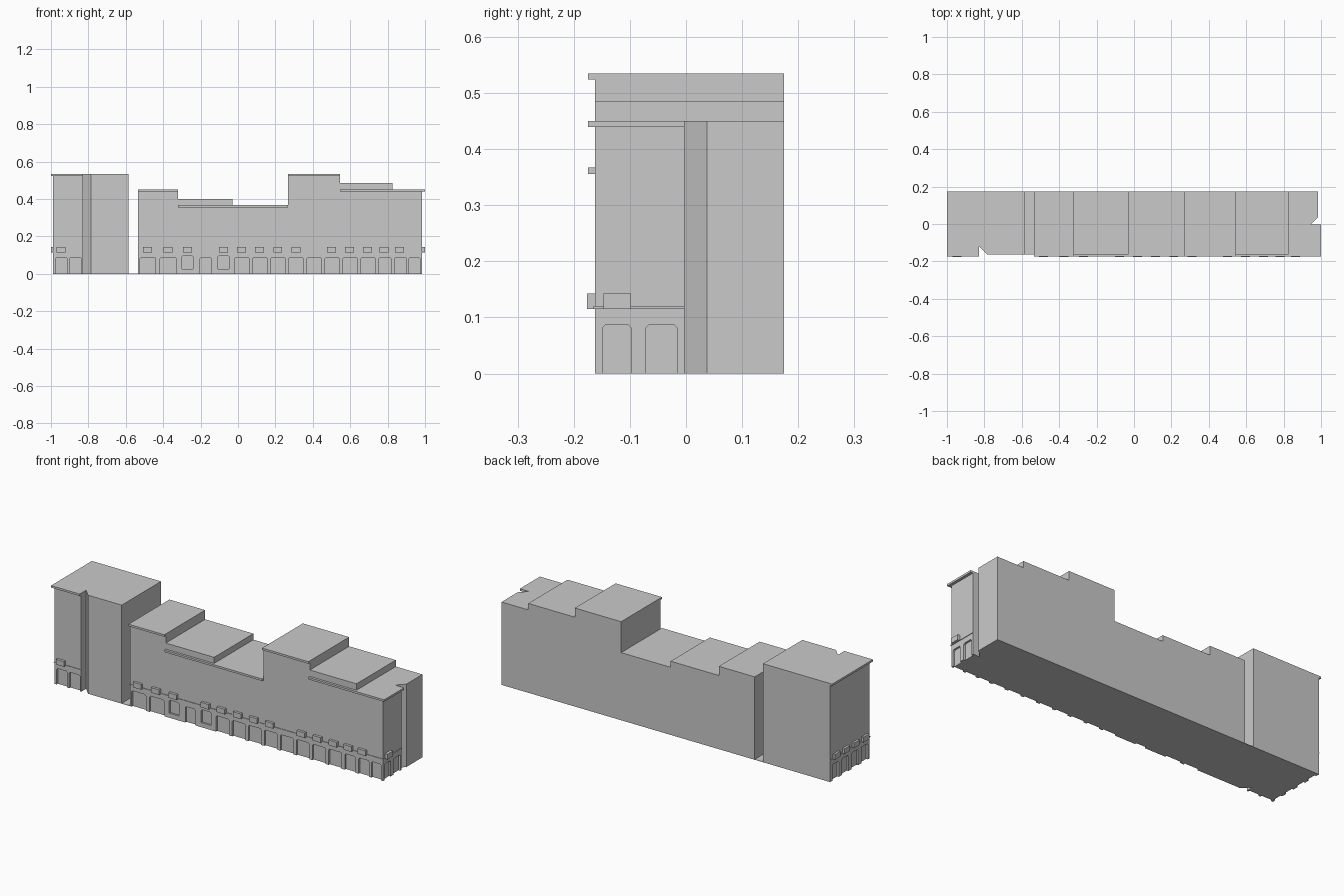
import bpy, bmesh
from mathutils import Vector

cube = bpy.data.objects.get("Cube")
if cube:
    bpy.data.objects.remove(cube)

stone = bpy.data.materials.new("grey stone")
stone.use_nodes = True
GREY = (0.59, 0.59, 0.59, 1)
stone.diffuse_color = GREY
stone.node_tree.nodes["Principled BSDF"].inputs["Base Color"].default_value = GREY

FRONT, BACK, LEFT, RIGHT = -0.162, 0.175, 0.985, -0.988
OUT = 0.013      # projection of trim
DEPTH = 0.010    # depth of door recesses


def prism(bm, points, push):
    """Closed prism: a flat outline pushed along a vector."""
    push = Vector(push)
    low = [bm.verts.new(p) for p in points]
    high = [bm.verts.new(Vector(p) + push) for p in points]
    n = len(low)
    faces = [bm.faces.new(low), bm.faces.new(high)]
    faces += [bm.faces.new((low[i], low[(i + 1) % n], high[(i + 1) % n], high[i])) for i in range(n)]
    bmesh.ops.recalc_face_normals(bm, faces=faces)


def box(bm, x0, x1, y0, y1, z0, z1):
    prism(bm, [(x0, y0, z0), (x1, y0, z0), (x1, y1, z0), (x0, y1, z0)], (0, 0, z1 - z0))


def finish(bm, name):
    mesh = bpy.data.meshes.new(name)
    bm.to_mesh(mesh)
    bm.free()
    mesh.materials.append(stone)
    obj = bpy.data.objects.new(name, mesh)
    bpy.context.collection.objects.link(obj)
    return obj


def arch(bm, side, a, b, z0=-0.02, z1=0.087):
    """Cutter for a doorway with softened upper corners."""
    c = 0.006
    outline = [(a, z0), (b, z0), (b, z1 - c), (b - c, z1), (a + c, z1), (a, z1 - c)]
    if side == "front":
        prism(bm, [(u, FRONT - 0.05, z) for u, z in outline], (0, 0.05 + DEPTH, 0))
    else:
        wall, s = (LEFT, 1) if side == "left" else (RIGHT, -1)
        prism(bm, [(wall + s * 0.05, u, z) for u, z in outline], (-s * (0.05 + DEPTH), 0, 0))


def carve(obj, side, openings):
    """Cut each (start, end, optional heights) opening into one wall."""
    for opening in openings:
        bm = bmesh.new()
        arch(bm, side, *opening)
        cutter = finish(bm, obj.name + "_cutter")
        cutter.hide_render = True
        mod = obj.modifiers.new("carve", "BOOLEAN")
        mod.operation, mod.solver, mod.object = "DIFFERENCE", "EXACT", cutter
        bpy.context.view_layer.objects.active = obj
        bpy.ops.object.modifier_apply(modifier=mod.name)
        bpy.data.objects.remove(cutter)


# Corner tower with a wedge slot in its front
bm = bmesh.new()
prism(bm, [(RIGHT, FRONT, 0), (-0.828, FRONT, 0), (-0.828, -0.12, 0), (-0.787, FRONT, 0),
           (-0.585, FRONT, 0), (-0.585, BACK, 0), (RIGHT, BACK, 0)], (0, 0, 0.535))
tower = finish(bm, "corner_tower")
carve(tower, "front", [(a, a + 0.064) for a in (-0.976, -0.90)])
carve(tower, "right", [(a, a + 0.055) for a in (-0.148, -0.065, 0.018, 0.1)])

# Long block: a plain stepped body, then an end bay with a wedge slot
steps = [(-0.535, -0.32, 0.45), (-0.32, -0.03, 0.40), (-0.03, 0.267, 0.367),
         (0.267, 0.545, 0.535), (0.545, 0.825, 0.485)]
outline = [(0.825, FRONT, 0), (-0.535, FRONT, 0)]
for x0, x1, z in steps:
    outline += [(x0, FRONT, z), (x1, FRONT, z)]
bm = bmesh.new()
prism(bm, outline, (0, BACK - FRONT, 0))
block = finish(bm, "long_block")
bm = bmesh.new()
prism(bm, [(0.825, FRONT, 0), (LEFT, FRONT, 0), (LEFT, -0.003, 0), (0.945, -0.003, 0),
           (LEFT, 0.037, 0), (LEFT, BACK, 0), (0.825, BACK, 0)], (0, 0, 0.45))
bay = finish(bm, "end_bay")

# Doors and raised windows
doors = [(-0.525, -0.44), (-0.418, -0.328), (-0.203, -0.143), (0.755, 0.818)]
doors += [(-0.018 + i * 0.0965, 0.06 + i * 0.0965) for i in range(8)]
doors += [(a, a + 0.06, 0.025, 0.096) for a in (-0.3, -0.108)]
carve(block, "front", doors)
carve(bay, "front", [(0.838, 0.901), (0.914, 0.973)])
carve(bay, "left", [(-0.149, -0.097), (-0.072, -0.015)])

# Cornices along the roof edges
bm = bmesh.new()
F = FRONT - OUT
for x0, x1, z in ((-1, -0.828, 0.535), (-0.535, -0.32, 0.45), (-0.32, 0.267, 0.367),
                  (0.267, 0.545, 0.535), (0.545, 1, 0.45)):
    box(bm, x0, x1, F, FRONT, z - 0.011, z)
box(bm, LEFT, 1, FRONT, -0.003, 0.439, 0.45)
box(bm, -1, RIGHT, FRONT, BACK, 0.524, 0.535)
finish(bm, "cornices")

# Thin string course above the doors
bm = bmesh.new()
T = 0.003
for x0, x1 in ((RIGHT - T, -0.828), (-0.535, LEFT + T)):
    box(bm, x0, x1, FRONT - T, FRONT, 0.115, 0.12)
box(bm, LEFT, LEFT + T, FRONT, -0.003, 0.115, 0.12)
box(bm, RIGHT - T, RIGHT, FRONT, BACK, 0.115, 0.12)
finish(bm, "string_course")

# Small projecting sign boxes
bm = bmesh.new()
centres = [-0.946, -0.483, -0.374, -0.27, 0.5, 0.596, 0.692, 0.78, 0.864]
centres += [-0.077 + i * 0.0965 for i in range(5)]
for x in centres:
    box(bm, x - 0.024, x + 0.024, F - 0.001, FRONT, 0.115, 0.143)
box(bm, LEFT, 1, -0.147, -0.098, 0.115, 0.143)
for y in (-0.12, -0.037, 0.046, 0.128):
    box(bm, -1, RIGHT, y - 0.024, y + 0.024, 0.115, 0.143)
finish(bm, "sign_boxes")

# Ground slab bridging the alley
bm = bmesh.new()
box(bm, -0.585, -0.535, FRONT, BACK, 0, 0.002)
finish(bm, "alley_floor")
